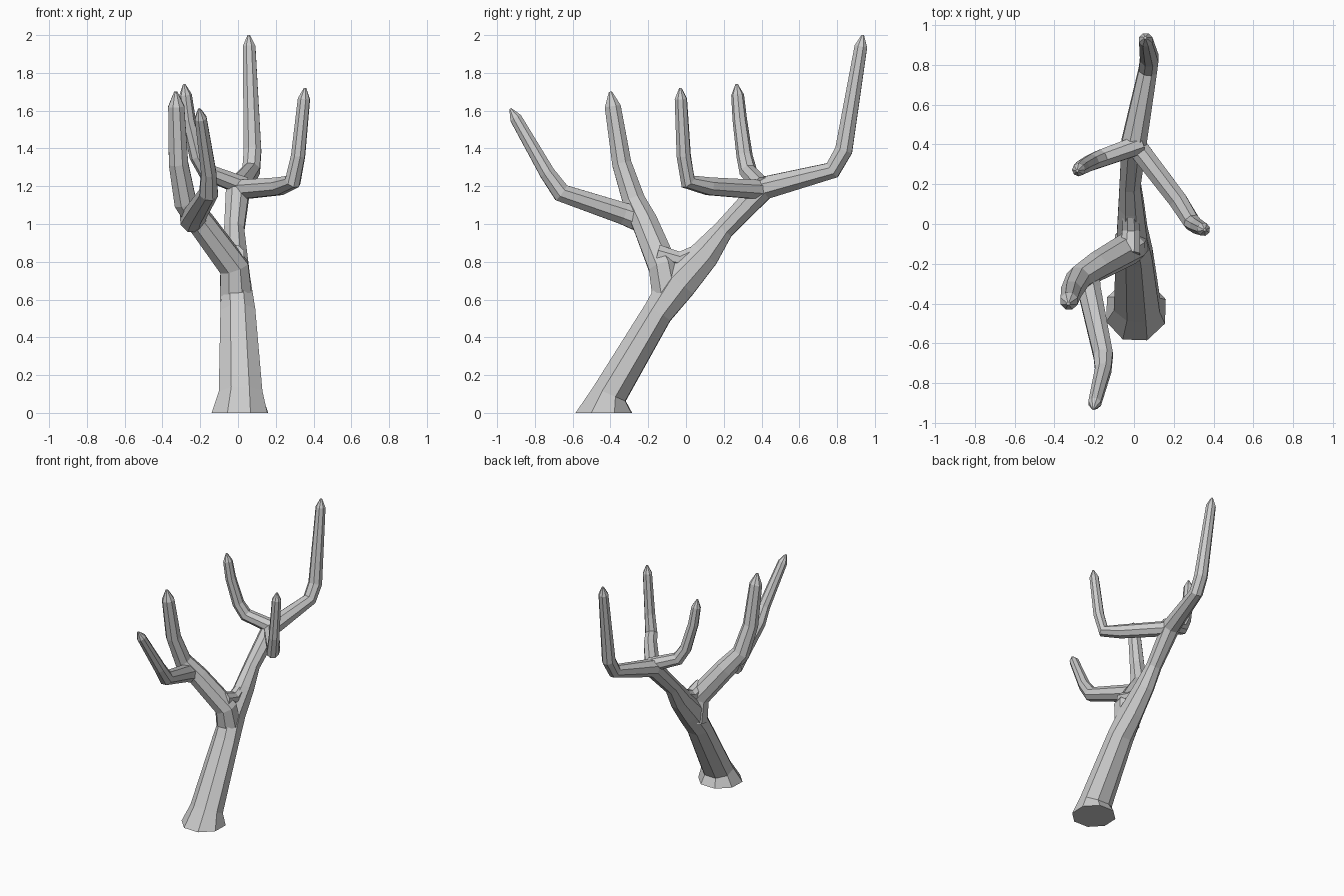
import bpy, bmesh, math
from mathutils import Vector

if "Cube" in bpy.data.objects:
    bpy.data.objects.remove(bpy.data.objects["Cube"])


def tube(name, path, radii, depth=(), flat_start=False, sides=8):
    """Sweep a faceted tube along path, ending in a short point.
    depth widens single rings in the plane of the bend."""
    pts = [Vector(p) for p in path]
    radii = list(radii)
    squash = [dict(depth).get(i, 1.0) for i in range(len(pts))] + [1.0]
    pts.insert(-1, pts[-1] - (pts[-1] - pts[-2]).normalized() * radii[-1] * 1.7)
    radii.append(radii[-1] * 0.2)
    span = pts[-1] - pts[0]
    side = Vector((-span.y, span.x, 0))
    bm = bmesh.new()
    loops = []
    for i, p in enumerate(pts):
        a = (p - pts[i - 1]).normalized() if i else Vector()
        b = (pts[i + 1] - p).normalized() if i < len(pts) - 1 else Vector()
        t = Vector((0, 0, 1)) if flat_start and i == 0 else (a + b).normalized()
        u = (side - side.dot(t) * t).normalized()
        v = t.cross(u) * squash[i]
        angles = [2 * math.pi * (k + 0.5) / sides for k in range(sides)]
        loops.append([bm.verts.new(p + (u * math.cos(g) + v * math.sin(g)) * radii[i])
                      for g in angles])
    for lo, hi in zip(loops, loops[1:]):
        for k in range(sides):
            n = (k + 1) % sides
            bm.faces.new((lo[k], lo[n], hi[n], hi[k]))
    bm.faces.new(loops[0][::-1])
    bm.faces.new(loops[-1])
    bmesh.ops.recalc_face_normals(bm, faces=bm.faces)
    me = bpy.data.meshes.new(name)
    bm.to_mesh(me)
    bm.free()
    ob = bpy.data.objects.new(name, me)
    bpy.context.collection.objects.link(ob)
    return ob


def branch(name, path, r0, r1):
    """Tube whose radius tapers evenly from r0 to r1."""
    n = len(path) - 1
    return tube(name, path, [r0 + (r1 - r0) * i / n for i in range(n + 1)])


# Leaning trunk, continuing into the tall rear branch
trunk = tube("tree_trunk",
             [(0.01, -0.435, 0), (0.015, -0.405, 0.1), (0, -0.15, 0.53),
              (-0.01, -0.04, 0.69), (-0.015, 0.1, 0.84), (-0.02, 0.2, 0.97),
              (0, 0.41, 1.19), (0.07, 0.775, 1.285), (0.077, 0.835, 1.39),
              (0.057, 0.936, 2)],
             [.16, .125, .1, .082, .068, .057, .068, .05, .05, .036],
             depth=((1, .8), (2, .85), (3, 1.3), (4, 1.25)), flat_start=True)

limbs = [
    # Front limb rising from the fork
    branch("front_branch",
           [(-0.01, -0.09, 0.6), (-0.02, -0.12, 0.77), (-0.19, -0.215, 1),
            (-0.28, -0.275, 1.12), (-0.315, -0.34, 1.32), (-0.33, -0.4, 1.7)], .093, .046),
    # Low branch reaching forward
    branch("low_front_branch",
           [(-0.24, -0.23, 1.02), (-0.225, -0.33, 1.055), (-0.155, -0.66, 1.165),
            (-0.155, -0.735, 1.27), (-0.205, -0.93, 1.61)], .072, .034),
    # Right branch curving up
    branch("right_branch",
           [(-0.01, 0.42, 1.18), (0.22, 0.12, 1.2), (0.29, 0.01, 1.225),
            (0.318, -0.012, 1.36), (0.355, -0.03, 1.72)], .056, .034),
    # Left branch curving up
    branch("left_branch",
           [(0.03, 0.4, 1.2), (-0.165, 0.33, 1.275), (-0.215, 0.31, 1.36),
            (-0.262, 0.285, 1.55), (-0.285, 0.268, 1.74)], .052, .034),
    # Bark bridging the fork
    branch("fork_saddle",
           [(-0.02, -0.15, 0.84), (-0.015, -0.03, 0.81), (-0.02, 0.16, 0.9)], .055, .04),
]

# Fuse all limbs into one skin
bpy.context.view_layer.objects.active = trunk
for ob in limbs:
    mod = trunk.modifiers.new("fuse", 'BOOLEAN')
    mod.operation = 'UNION'
    mod.solver = 'EXACT'
    mod.object = ob
    bpy.ops.object.modifier_apply(modifier=mod.name)
    bpy.data.objects.remove(ob, do_unlink=True)
